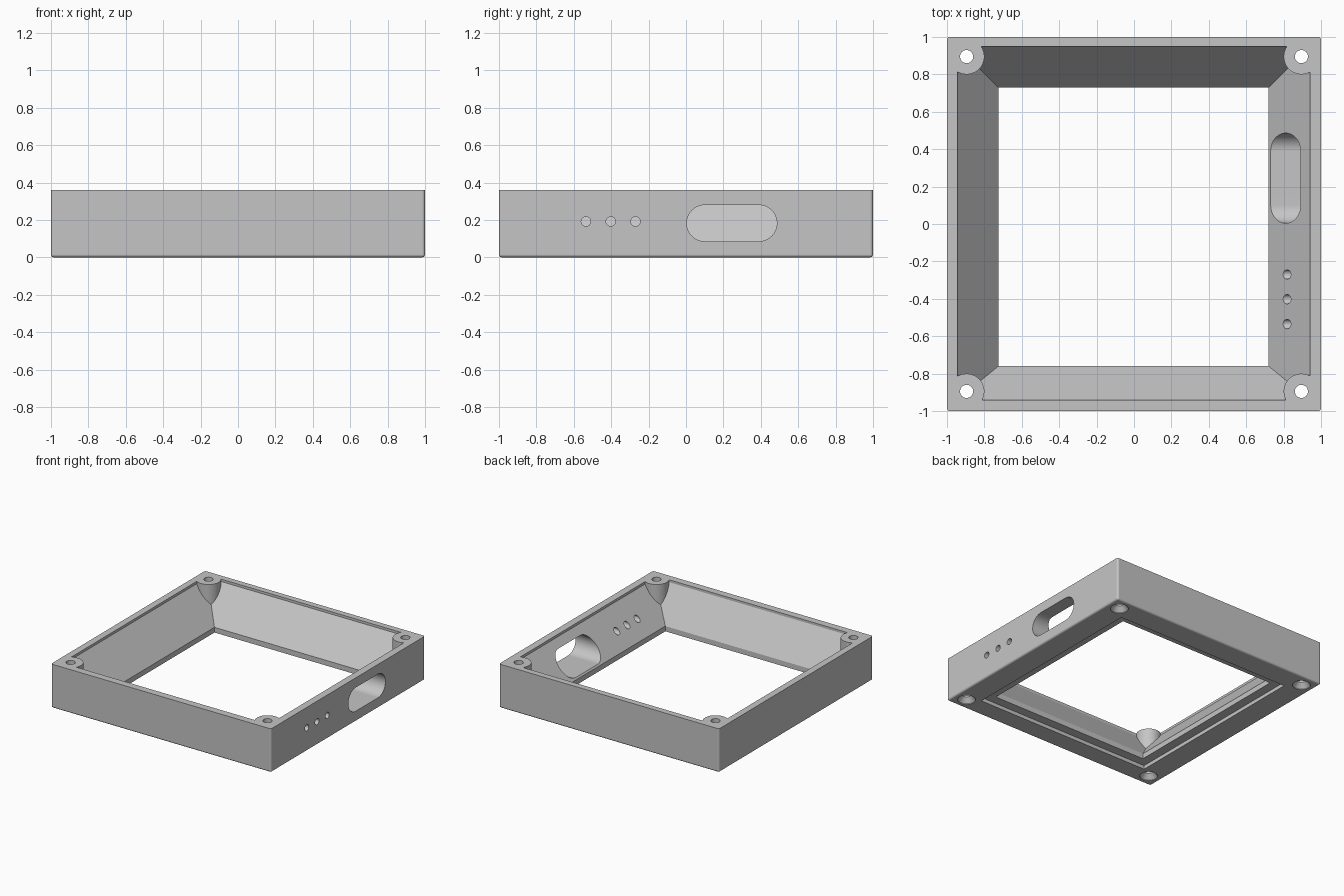
import bpy
import bmesh
from math import cos, sin, pi, radians
from mathutils import Vector

default = bpy.data.objects.get("Cube")
if default:
    bpy.data.objects.remove(default, do_unlink=True)

HEIGHT = 0.36
CORNER = 0.895      # screw position along x and y
BOSS_RADIUS = 0.095

grey = bpy.data.materials.new("light_grey")
grey.use_nodes = True
colour = (0.56, 0.56, 0.56, 1)
grey.diffuse_color = colour
grey.node_tree.nodes["Principled BSDF"].inputs["Base Color"].default_value = colour


def rect(x0, x1, y0, y1, z):
    return [Vector(p) for p in ((x0, y0, z), (x1, y0, z), (x1, y1, z), (x0, y1, z))]


def circle(x, y, r, z, n=48):
    return [Vector((x + r * cos(2 * pi * i / n), y + r * sin(2 * pi * i / n), z))
            for i in range(n)]


def stadium(x, y, z, r, half, n=24):
    """Rounded slot outline in the yz plane; half is the straight half length."""
    points = []
    for side in (1, -1):
        for i in range(n + 1):
            a = -pi / 2 + pi * i / n
            points.append(Vector((x, y + side * (half + r * cos(a)), z + side * r * sin(a))))
    return points


def loft(name, rings):
    """Closed solid through a stack of rings."""
    bm = bmesh.new()
    loops = [[bm.verts.new(p) for p in ring] for ring in rings]
    n = len(loops[0])
    for low, high in zip(loops, loops[1:]):
        for i in range(n):
            j = (i + 1) % n
            bm.faces.new((low[i], low[j], high[j], high[i]))
    bm.faces.new(loops[0][::-1])
    bm.faces.new(loops[-1])
    bmesh.ops.recalc_face_normals(bm, faces=bm.faces)
    mesh = bpy.data.meshes.new(name)
    bm.to_mesh(mesh)
    bm.free()
    mesh.materials.append(grey)
    obj = bpy.data.objects.new(name, mesh)
    bpy.context.collection.objects.link(obj)
    return obj


def activate(obj):
    bpy.ops.object.select_all(action='DESELECT')
    obj.select_set(True)
    bpy.context.view_layer.objects.active = obj


def cut(target, cutter):
    mod = target.modifiers.new("cut", 'BOOLEAN')
    mod.operation = 'DIFFERENCE'
    mod.solver = 'EXACT'
    mod.object = cutter
    activate(target)
    bpy.ops.object.modifier_apply(modifier=mod.name)
    bpy.data.objects.remove(cutter, do_unlink=True)


# Outer block with rounded upright and bottom edges
frame = loft("case_frame", [rect(-1, 1, -1, 1, 0), rect(-1, 1, -1, 1, HEIGHT)])
bm = bmesh.new()
bm.from_mesh(frame.data)
rounded = [e for e in bm.edges if min(v.co.z for v in e.verts) < 0.01]
bmesh.ops.bevel(bm, geom=rounded, offset=0.016, segments=4, profile=0.5,
                affect='EDGES', clamp_overlap=True)
bm.to_mesh(frame.data)
bm.free()

# Window cavity: underside recess, upright lip, sloping walls, short upright rim
recess = (-0.8, 0.8, -0.835, 0.805)
window = (-0.725, 0.72, -0.76, 0.73)
rim = (-0.945, 0.94, -0.94, 0.95)
cavity = loft("cavity_cutter", [
    rect(*recess, -0.1), rect(*recess, 0.03),
    rect(*window, 0.03), rect(*window, 0.073),
    rect(*rim, 0.34), rect(*rim, 0.5)])

# Round screw posts stay standing in the corners
corners = [(sx * CORNER, sy * CORNER) for sx in (-1, 1) for sy in (-1, 1)]
for x, y in corners:
    cut(cavity, loft("post_cutter", [circle(x, y, BOSS_RADIUS, 0.05),
                                     circle(x, y, BOSS_RADIUS, 0.6)]))
cut(frame, cavity)

# Countersunk screw holes
for x, y in corners:
    profile = ((0.068, -0.05), (0.068, 0.006), (0.035, 0.045), (0.035, 0.5))
    cut(frame, loft("screw_cutter", [circle(x, y, r, z) for r, z in profile]))

# Connector slot and three small holes through the +x wall
cut(frame, loft("slot_cutter", [stadium(x, 0.245, 0.183, 0.097, 0.144) for x in (0.6, 1.2)]))
for y in (-0.535, -0.402, -0.27):
    cut(frame, loft("light_hole_cutter", [stadium(x, y, 0.192, 0.025, 0.0005, 12)
                                          for x in (0.6, 1.2)]))

# Smooth rounds, flat walls
activate(frame)
bpy.ops.object.shade_smooth_by_angle(angle=radians(28))
weighted = frame.modifiers.new("flat_walls", 'WEIGHTED_NORMAL')
weighted.keep_sharp = True
